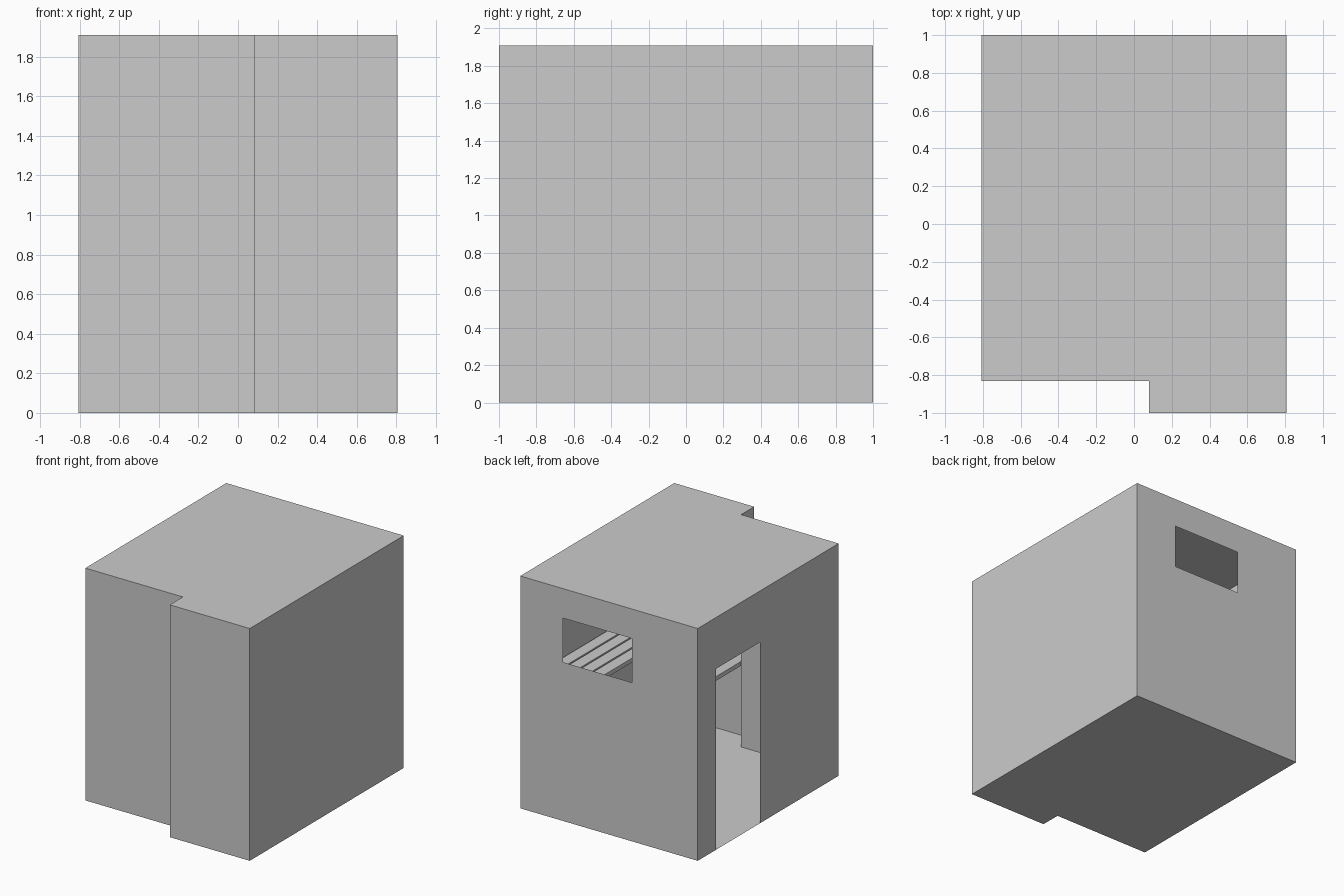
import bpy, bmesh
from mathutils import Vector

if "Cube" in bpy.data.objects:
    bpy.data.objects.remove(bpy.data.objects["Cube"])

HX, Y0, Y1, H = 0.807, -1.0, 1.0, 1.91
STEP_X, STEP_Y = 0.08, -0.83


def finish(bm, name):
    bmesh.ops.recalc_face_normals(bm, faces=bm.faces)
    me = bpy.data.meshes.new(name)
    bm.to_mesh(me)
    bm.free()
    ob = bpy.data.objects.new(name, me)
    bpy.context.collection.objects.link(ob)
    return ob


def cut_opening(bm, on_wall, axis, lo, hi, z_lo, z_hi):
    """Slice one flat wall along the opening edges and delete the middle."""
    def wall():
        return [f for f in bm.faces if on_wall(f.calc_center_median())
                and all(on_wall(v.co) for v in f.verts)]
    for ax, val in ((axis, lo), (axis, hi), (2, z_lo), (2, z_hi)):
        if ax == 2 and val <= 0:
            continue
        co, no = Vector((0, 0, 0)), Vector((0, 0, 0))
        co[ax], no[ax] = val, 1
        faces = wall()
        geom = {e for f in faces for e in f.edges} | {v for f in faces for v in f.verts}
        bmesh.ops.bisect_plane(bm, geom=list(geom) + faces, dist=1e-5,
                               plane_co=co, plane_no=no)
    hole = [f for f in wall()
            if lo < f.calc_center_median()[axis] < hi
            and z_lo < f.calc_center_median().z < z_hi]
    bmesh.ops.delete(bm, geom=hole, context='FACES')


# cabin shell: stepped footprint, raised to the roof, paper-thin walls
bm = bmesh.new()
outline = [(-HX, STEP_Y), (STEP_X, STEP_Y), (STEP_X, Y0), (HX, Y0), (HX, Y1), (-HX, Y1)]
floor = [bm.verts.new((x, y, 0)) for x, y in outline]
roof = [bm.verts.new((x, y, H)) for x, y in outline]
bm.faces.new(floor[::-1])
bm.faces.new(roof)
for i in range(len(outline)):
    j = (i + 1) % len(outline)
    bm.faces.new((floor[i], floor[j], roof[j], roof[i]))

# window in the back wall, doorway in the left wall
cut_opening(bm, lambda c: abs(c.y - Y1) < 1e-4, 0, -0.21, 0.42, 1.305, 1.668)
cut_opening(bm, lambda c: abs(c.x + HX) < 1e-4, 1, 0.19, 0.765, 0, 1.488)
finish(bm, "cabin_shell")


# slatted benches running along the right wall
def bench(name, x_start, count, top, pitch=0.11, gap=0.014, thick=0.035):
    bm = bmesh.new()
    for i in range(count):
        w = pitch - gap
        geo = bmesh.ops.create_cube(bm, size=1)["verts"]
        bmesh.ops.scale(bm, vec=(w, Y1 - Y0 - 0.006, thick), verts=geo)
        bmesh.ops.translate(bm, verts=geo,
                            vec=(x_start + i * pitch + w / 2, 0, top - thick / 2))
    finish(bm, name)


bench("upper_bench", 0.365, 4, 1.04)
bench("lower_bench", 0.09, 3, 0.695)
